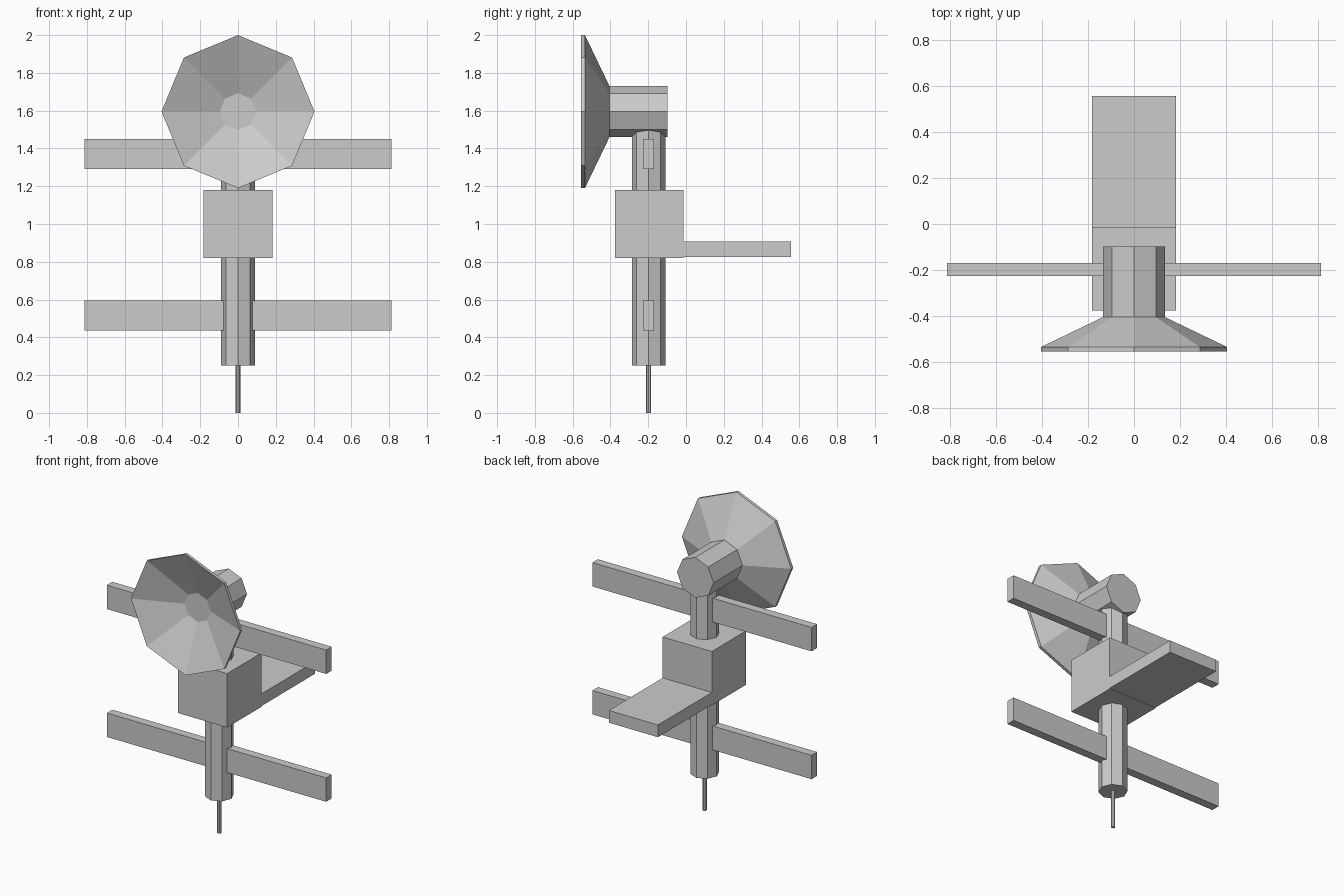
import bpy, bmesh, math

if "Cube" in bpy.data.objects:
    bpy.data.objects.remove(bpy.data.objects["Cube"])


def lathe(name, profile, axis, origin, sides=8):
    """Spin (radius, position) rings round the z or y axis, capping both ends."""
    bm = bmesh.new()
    rings = []
    for r, h in profile:
        ring = []
        for i in range(sides):
            a = 2 * math.pi * i / sides
            u, v = r * math.cos(a), r * math.sin(a)
            ring.append(bm.verts.new((u, v, h) if axis == 'z' else (u, h, v)))
        rings.append(ring)
    for a, b in zip(rings, rings[1:]):
        for i in range(sides):
            j = (i + 1) % sides
            bm.faces.new((a[i], a[j], b[j], b[i]))
    bm.faces.new(rings[0])
    bm.faces.new(rings[-1])
    bmesh.ops.recalc_face_normals(bm, faces=bm.faces)
    mesh = bpy.data.meshes.new(name)
    bm.to_mesh(mesh)
    bm.free()
    obj = bpy.data.objects.new(name, mesh)
    obj.location = origin
    bpy.context.collection.objects.link(obj)
    return obj


def box(name, x, y, z):
    """Box from (min, max) ranges on each axis."""
    bpy.ops.mesh.primitive_cube_add(size=1, location=[(a + b) / 2 for a, b in (x, y, z)])
    obj = bpy.context.object
    obj.name = name
    obj.scale = [b - a for a, b in (x, y, z)]
    bpy.ops.object.transform_apply(location=False, rotation=False, scale=True)
    return obj


MAST_Y = -0.198
DISH_Z = 1.595

# Mast and the thin spike below it
lathe("mast", [(0.089, 0.25), (0.089, 1.54)], 'z', (0, MAST_Y, 0))
lathe("antenna_spike", [(0.013, 0.0), (0.013, 0.26)], 'z', (0, MAST_Y, 0))

# Hollow dish: outer back, rim band, then the concave inside
lathe("dish", [(0.135, -0.405), (0.405, -0.535), (0.405, -0.555), (0.097, -0.427)],
      'y', (0, 0, DISH_Z))
lathe("dish_barrel", [(0.135, -0.405), (0.135, -0.098)], 'y', (0, 0, DISH_Z))

# Central housing and rear platform
box("housing", (-0.182, 0.182), (-0.375, -0.013), (0.82, 1.181))
box("rear_platform", (-0.182, 0.182), (-0.013, 0.557), (0.825, 0.907))

# Crossbars
for name, z in (("lower_crossbar", 0.435), ("upper_crossbar", 1.291)):
    box(name, (-0.812, 0.812), (MAST_Y - 0.029, MAST_Y + 0.029), (z, z + 0.16))
